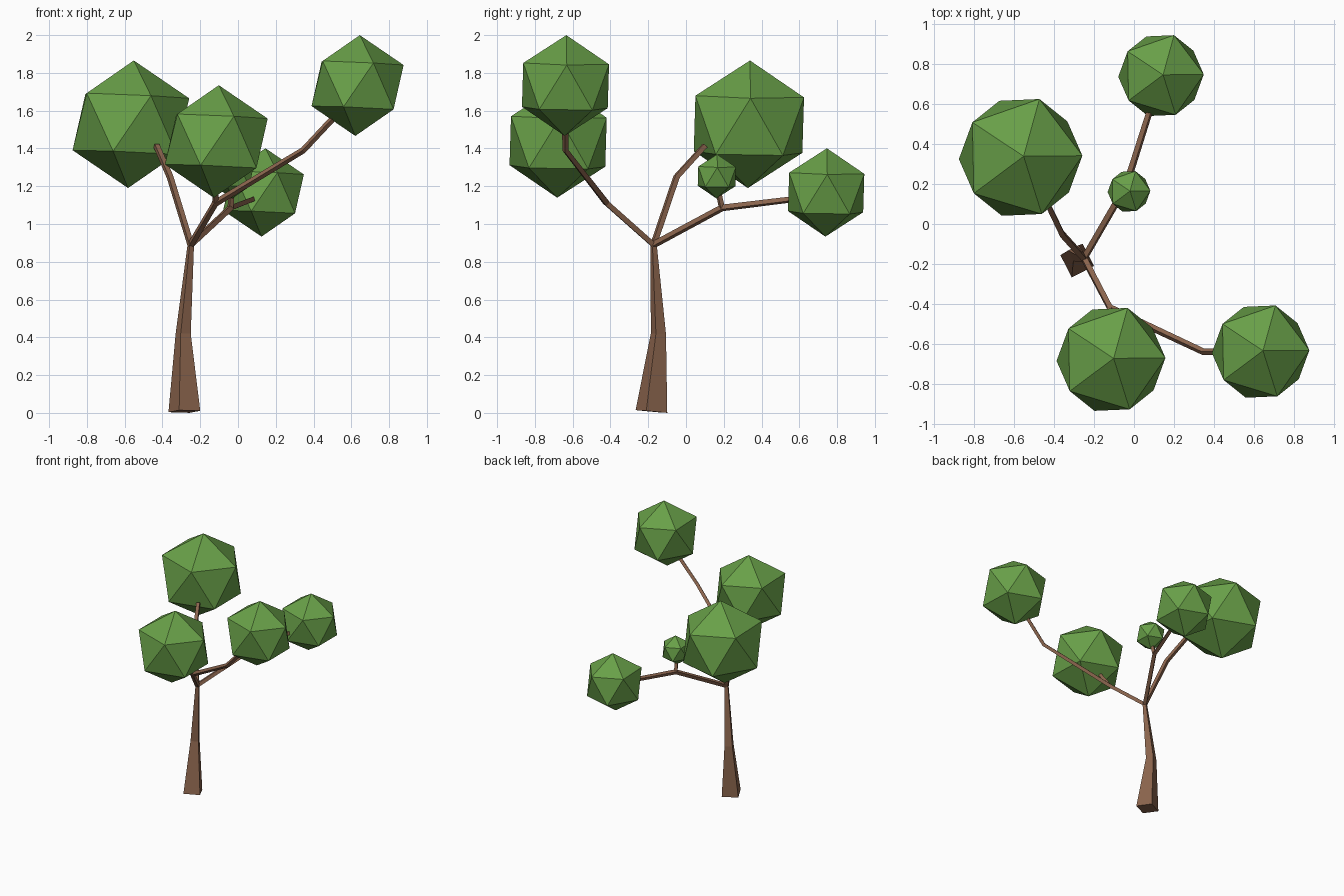
import bpy, bmesh, math
from mathutils import Vector

if "Cube" in bpy.data.objects:
    bpy.data.objects.remove(bpy.data.objects["Cube"])


def material(name, rgb):
    m = bpy.data.materials.new(name)
    m.diffuse_color = (*rgb, 1)
    m.use_nodes = True
    m.node_tree.nodes["Principled BSDF"].inputs["Base Color"].default_value = m.diffuse_color
    return m


BARK = material("bark", (0.26, 0.13, 0.075))
LEAF = material("leaf", (0.14, 0.35, 0.065))


def finish(bm, name, mat):
    bmesh.ops.recalc_face_normals(bm, faces=bm.faces)
    me = bpy.data.meshes.new(name)
    bm.to_mesh(me)
    bm.free()
    me.materials.append(mat)
    ob = bpy.data.objects.new(name, me)
    bpy.context.collection.objects.link(ob)
    return ob


def limb(name, path, radii):
    """Four-sided tapering tube; radii are centre-to-corner distances."""
    pts = [Vector(p) for p in path]
    bm = bmesh.new()
    u = Vector((math.cos(math.radians(72)), math.sin(math.radians(72)), 0))
    rings = []
    for i, (p, r) in enumerate(zip(pts, radii)):
        t = Vector()
        if i > 0:
            t += (p - pts[i - 1]).normalized()
        if i < len(pts) - 1:
            t += (pts[i + 1] - p).normalized()
        t.normalize()
        u = (u - t * u.dot(t)).normalized()
        v = t.cross(u)
        rings.append([bm.verts.new(p + d * r) for d in (u, v, -u, -v)])
    for a, b in zip(rings, rings[1:]):
        for k in range(4):
            n = (k + 1) % 4
            bm.faces.new((a[k], a[n], b[n], b[k]))
    bm.faces.new(rings[0])
    bm.faces.new(rings[-1])
    return finish(bm, name, BARK)


def foliage(name, centre, radius):
    """Faceted twenty-sided leaf ball with a slight lean."""
    bm = bmesh.new()
    bmesh.ops.create_icosphere(bm, subdivisions=1, radius=radius)
    ob = finish(bm, name, LEAF)
    ob.location = centre
    ob.rotation_euler = (-0.016, 0.045, 0.02)
    return ob


# Trunk and the shared forks
fork = (-0.25, -0.172, 0.89)
front_fork = (-0.12, -0.42, 1.11)
back_fork = (-0.04, 0.19, 1.085)
limb("trunk", [(-0.284, -0.183, 0.0075), (-0.29, -0.146, 0.42), fork],
     [0.0885, 0.042, 0.018])

# Branches
limb("front_branch", [fork, front_fork, (0.345, -0.638, 1.39), (0.56, -0.64, 1.62)],
     [0.019, 0.019, 0.017, 0.017])
limb("front_twig", [front_fork, (-0.116, -0.56, 1.29)], [0.018, 0.016])
limb("left_branch", [fork, (-0.36, -0.05, 1.25), (-0.432, 0.1, 1.415)],
     [0.019, 0.019, 0.018])
limb("back_branch", [fork, back_fork, (0.09, 0.6, 1.135)], [0.019, 0.019, 0.017])
limb("back_twig", [back_fork, (-0.03, 0.165, 1.2)], [0.017, 0.015])

# Foliage
for name, centre, radius in (
    ("foliage_left", (-0.567, 0.333, 1.528), 0.338),
    ("foliage_front", (-0.115, -0.677, 1.437), 0.298),
    ("foliage_right", (0.633, -0.638, 1.733), 0.267),
    ("foliage_back", (0.135, 0.742, 1.167), 0.234),
    ("foliage_small", (-0.025, 0.163, 1.252), 0.117),
):
    foliage(name, centre, radius)
